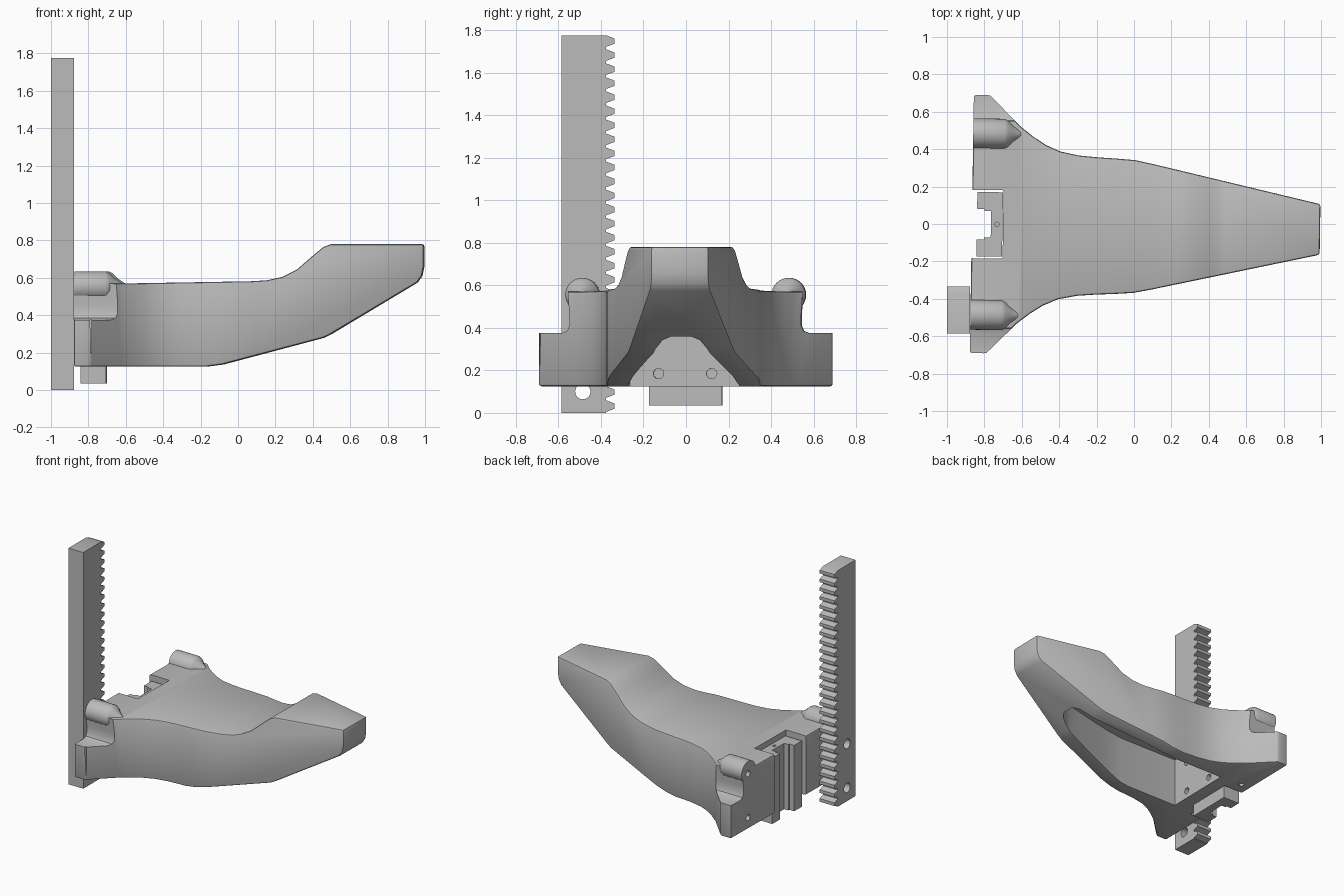
import bpy, bmesh, math
from mathutils import Matrix, Vector

cube = bpy.data.objects.get("Cube")
if cube:
    bpy.data.objects.remove(cube)

grey = bpy.data.materials.new("plain_grey")
grey.use_nodes = True
grey.diffuse_color = (0.5, 0.5, 0.5, 1)
grey.node_tree.nodes["Principled BSDF"].inputs["Base Color"].default_value = (0.5, 0.5, 0.5, 1)

AXES = {
    "x": lambda a, b, t: (t, a, b),
    "y": lambda a, b, t: (a, t, b),
    "z": lambda a, b, t: (a, b, t),
}


def finish(name, bm):
    bmesh.ops.recalc_face_normals(bm, faces=bm.faces)
    mesh = bpy.data.meshes.new(name)
    bm.to_mesh(mesh)
    bm.free()
    mesh.materials.append(grey)
    ob = bpy.data.objects.new(name, mesh)
    bpy.context.collection.objects.link(ob)
    return ob


def prism(name, pts, axis, lo, hi):
    """Extrude a closed 2D outline along an axis."""
    bm = bmesh.new()
    face = bm.faces.new([bm.verts.new(AXES[axis](a, b, lo)) for a, b in pts])
    new = bmesh.ops.extrude_face_region(bm, geom=[face])["geom"]
    move = Vector(AXES[axis](0, 0, hi - lo))
    bmesh.ops.translate(bm, vec=move, verts=[v for v in new if isinstance(v, bmesh.types.BMVert)])
    return finish(name, bm)


def rod(axis, a, b, lo, hi, r):
    ring = [math.tau * i / 24 for i in range(24)]
    return prism("cutter", [(a + r * math.cos(t), b + r * math.sin(t)) for t in ring], axis, lo, hi)


def mirrored(half):
    return half + [(x, -y) for x, y in reversed(half)]


def apply(ob, mod):
    bpy.context.view_layer.objects.active = ob
    bpy.ops.object.modifier_apply(modifier=mod.name)


def combine(ob, other, operation="DIFFERENCE"):
    mod = ob.modifiers.new("combine", "BOOLEAN")
    mod.operation = operation
    mod.solver = "EXACT"
    mod.object = other
    apply(ob, mod)
    bpy.data.objects.remove(other)


def smooth(ob):
    bpy.ops.object.select_all(action="DESELECT")
    ob.select_set(True)
    bpy.context.view_layer.objects.active = ob
    bpy.ops.object.shade_smooth_by_angle(angle=math.radians(30))


BACK = -0.867

# Body: side profile crossed with the plan outline
side = [(BACK, .125), (-.17, .125), (-.08, .137), (.46, .28), (.5, .3), (.96, .575),
        (.985, .61), (.995, .66), (.995, .78), (.5, .78), (.46, .765), (.4, .715),
        (.32, .645), (.24, .605), (.16, .587), (.08, .582), (-.6, .57), (BACK, .57)]
plan = [(1.0, .134), (.1, .335), (0, .355), (-.1, .362), (-.2, .367), (-.3, .375),
        (-.4, .395), (-.48, .43), (-.55, .475), (-.62, .53), (-.78, .69), (BACK - .01, .69)]
body = prism("body", side, "y", -1, 1)
combine(body, prism("cutter", mirrored(plan), "z", 0, 1), "INTERSECT")
bevel = body.modifiers.new("soft_edges", "BEVEL")
bevel.width = 0.012
bevel.segments = 2
bevel.limit_method = "ANGLE"
bevel.angle_limit = math.radians(38)
apply(body, bevel)

# Wing shoulders and the rounded bosses above them
shoulder = [(.9, .375), (.58, .375), (.556, .385), (.545, .41), (.545, .46), (.56, .7), (.9, .7)]
boss = [(BACK, 0), (BACK, .08), (-.7, .08), (-.68, .07), (-.655, .045), (-.625, .025), (-.59, 0)]
for s in (1, -1):
    combine(body, prism("cutter", [(s * y, z) for y, z in shoulder], "x", -1, -.5))
    bm = bmesh.new()
    verts = [bm.verts.new((x, 0, r)) for x, r in boss]
    edges = [bm.edges.new(pair) for pair in zip(verts, verts[1:])]
    bmesh.ops.spin(bm, geom=verts + edges, cent=(0, 0, 0), axis=(1, 0, 0),
                   angle=math.tau, steps=32, use_duplicate=False)
    bmesh.ops.remove_doubles(bm, verts=bm.verts, dist=1e-4)
    bmesh.ops.translate(bm, vec=(0, s * .485, .555), verts=bm.verts)
    combine(body, finish("boss", bm), "UNION")

# Rear slot and the hollow underside
slot = [(-1, .183), (-.7, .183), (-.7, -.183), (-1, -.183)]
combine(body, prism("cutter", slot, "z", 0, 1))
hollow = [(-.6, .26), (-.1, .26), (.05, .235), (.2, .2), (.4, .15), (.5, .122), (.57, .088), (.6, .045)]
combine(body, prism("cutter", mirrored(hollow), "z", 0, .5))

# Screw holes
for s in (1, -1):
    for z in (.185, .42):
        combine(body, rod("x", s * .125, z, -.68, -.55, .024))
    for z in (.21, .54):
        combine(body, rod("x", s * .49, z, -1, -.78, .022))
    combine(body, rod("z", -.785, s * .27, 0, .2, .018))

# Slide rail in the rear slot
rail_half = [(-.703, .172), (-.84, .172), (-.84, .082), (-.8, .082), (-.8, .07), (-.765, .07)]
rail = prism("slide_rail", mirrored(rail_half), "z", .035, .53)
combine(rail, rod("z", -.733, 0, .48, .6, .012))

# Body and rail sit at a slight turn
turn = (Matrix.Translation((BACK, 0, 0)) @ Matrix.Rotation(math.radians(-.9), 4, "Z")
        @ Matrix.Translation((-BACK, 0, 0)))
for ob in (body, rail):
    ob.data.transform(turn)

# Toothed rack
outline = [(-.375, 1.775), (-.585, 1.775), (-.585, 0), (-.375, 0)]
pitch = .066
for i in range(27):
    z = .032 + pitch * i
    outline += [(-.375, z - .027), (-.335, z - .012), (-.335, z + .012), (-.375, z + .027)]
rack = prism("toothed_rack", outline, "x", -1, -.877)
for z in (.1, .43):
    combine(rack, rod("x", -.485, z, -1.1, -.8, .036))

for ob in (body, rail, rack):
    smooth(ob)
